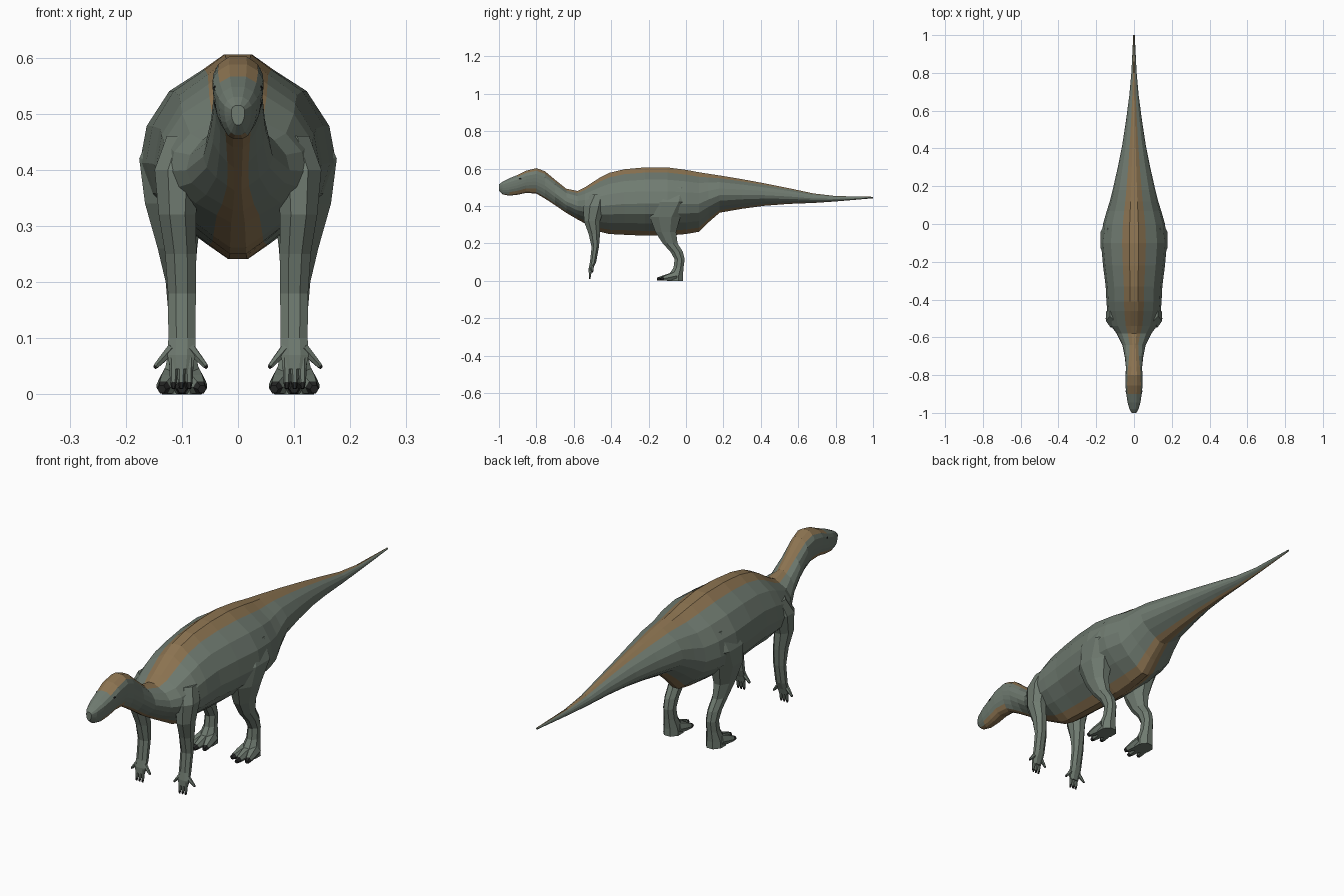
import bpy, bmesh, math
from mathutils import Vector

if "Cube" in bpy.data.objects:
    bpy.data.objects.remove(bpy.data.objects["Cube"])


def material(name, rgb):
    m = bpy.data.materials.new(name)
    m.diffuse_color = (*rgb, 1)
    m.use_nodes = True
    m.node_tree.nodes["Principled BSDF"].inputs["Base Color"].default_value = m.diffuse_color
    return m


SKIN = material("grey green skin", (0.16, 0.197, 0.163))
TAN = material("tan stripe", (0.265, 0.175, 0.083))
DARK = material("dark claw", (0.02, 0.021, 0.02))
MATS = [SKIN, TAN, DARK]


def finish(name, bm, mirror=False):
    bmesh.ops.recalc_face_normals(bm, faces=bm.faces)
    me = bpy.data.meshes.new(name)
    bm.to_mesh(me)
    bm.free()
    for m in MATS:
        me.materials.append(m)
    ob = bpy.data.objects.new(name, me)
    bpy.context.collection.objects.link(ob)
    if mirror:
        ob.modifiers.new("mirror", 'MIRROR').use_mirror_merge = False
    return ob


def skin_rings(bm, rings, rule=lambda i, j: 0):
    """Bridge rings of points; rule(ring, side) gives the colour slot."""
    vs = [[bm.verts.new(p) for p in r] for r in rings]
    n = len(vs[0])
    for i in range(len(vs) - 1):
        for j in range(n):
            k = (j + 1) % n
            f = bm.faces.new((vs[i][j], vs[i][k], vs[i + 1][k], vs[i + 1][j]))
            f.material_index = rule(i, j)
    for i, r in ((0, vs[0]), (len(vs) - 2, vs[-1])):
        bm.faces.new(r).material_index = rule(i, 3)


def limb(bm, sections, n=8):
    """Stack of level ovals: x, y, z, x radius, y radius."""
    rings = [[(x + rx * math.cos(a), y + ry * math.sin(a), z)
              for a in (math.tau * (j + 0.5) / n for j in range(n))]
             for x, y, z, rx, ry in sections]
    skin_rings(bm, rings)


def digit(bm, a, b, r0, r1, claw=0.8, n=6):
    """Tapered finger or toe whose last part is a dark claw."""
    a, b = Vector(a), Vector(b)
    q = (b - a).to_track_quat('Z', 'Y')
    rings = []
    for t, r in ((0, r0), (0.5, (r0 + r1) / 2), (claw, r1), (1, r1 * 0.6)):
        ring = [a.lerp(b, t) + q @ Vector((r * math.cos(math.tau * j / n),
                                          r * math.sin(math.tau * j / n), 0))
                for j in range(n)]
        rings.append([(p.x, p.y, max(p.z, 0)) for p in ring])
    skin_rings(bm, rings, lambda i, j: 2 if i == 2 else 0)


# Body, head and tail: y, half width, bottom, top
stations = [
    (-1.0, .012, .480, .515), (-.98, .024, .462, .530), (-.945, .034, .455, .548),
    (-.90, .041, .460, .566), (-.855, .045, .470, .588), (-.80, .044, .466, .602),
    (-.755, .044, .440, .586), (-.70, .050, .404, .540), (-.64, .062, .363, .492),
    (-.58, .092, .328, .480), (-.54, .122, .306, .500), (-.46, .142, .262, .552),
    (-.41, .146, .250, .577), (-.33, .150, .246, .596), (-.22, .164, .241, .606),
    (-.10, .175, .241, .606), (0, .164, .250, .593), (.07, .144, .262, .580),
    (.12, .128, .312, .572), (.18, .113, .364, .563), (.30, .086, .385, .543),
    (.42, .062, .401, .521), (.55, .042, .411, .495), (.68, .025, .416, .467),
    (.80, .014, .424, .453), (1.0, .004, .441, .449),
]
trunk = [(.14, 1), (.36, .925), (.70, .82), (.93, .65), (1, .47),
         (.90, .32), (.62, .18), (.31, .07), (.10, 0)]
skull = [(.35, 1), (.80, .90), (1, .77), (1, .62), (.97, .48),
         (.90, .34), (.75, .20), (.52, .06), (.22, 0)]
rings = []
for y, w, lo, hi in stations:
    t = min(max((y + .78) / .12, 0), 1)          # skull blends into trunk
    half = [(a[0] * (1 - t) + b[0] * t, a[1] * (1 - t) + b[1] * t)
            for a, b in zip(skull, trunk)]
    pts = half + [(-fx, fz) for fx, fz in reversed(half)]
    rings.append([(fx * w, y, lo + fz * (hi - lo)) for fx, fz in pts])


def body_colour(i, j):
    y = stations[i][0]
    s = min(j, 16 - j) if j < 17 else -1         # -1 back ... 8 belly
    if s <= 0 and y > -.91:
        return 1
    if s >= 7 and y > -.99:
        return 1
    if s >= 6 and -.96 < y < -.82:               # jaw
        return 1
    return 0


bm = bmesh.new()
skin_rings(bm, rings, body_colour)
finish("body", bm)

# Eyes and nostrils
for name, loc, scale in (("eyes", (.040, -.885, .545), (.005, .009, .006)),
                         ("nostrils", (.021, -.972, .514), (.004, .008, .004))):
    bm = bmesh.new()
    bmesh.ops.create_icosphere(bm, subdivisions=1, radius=1)
    for v in bm.verts:
        v.co = Vector(loc) + v.co * Vector(scale)
    for f in bm.faces:
        f.material_index = 2
    finish(name, bm, True)

# Front legs with hands
bm = bmesh.new()
limb(bm, [(.09, -.47, .46, .040, .045), (.108, -.49, .40, .044, .062),
          (.108, -.503, .32, .036, .047), (.102, -.490, .25, .030, .033),
          (.100, -.485, .18, .027, .021), (.100, -.497, .10, .026, .018),
          (.101, -.507, .07, .027, .014), (.101, -.511, .045, .021, .010)])
finish("front_legs", bm, True)
bm = bmesh.new()
for x in (.087, .101, .115):
    digit(bm, (x, -.510, .065), (x, -.515, .010), .008, .006)
digit(bm, (.116, -.505, .083), (.149, -.500, .047), .010, .005, .9)
digit(bm, (.086, -.505, .083), (.055, -.508, .047), .010, .005, .9)
finish("fingers", bm, True)

# Hind legs with feet
bm = bmesh.new()
limb(bm, [(.095, -.06, .50, .050, .09), (.116, -.085, .42, .065, .12),
          (.114, -.112, .34, .056, .088), (.108, -.108, .26, .038, .060),
          (.103, -.085, .20, .028, .043), (.101, -.050, .155, .026, .036),
          (.100, -.034, .115, .025, .029), (.100, -.040, .07, .027, .029),
          (.100, -.055, .03, .036, .042), (.100, -.058, 0, .038, .046)])
finish("hind_legs", bm, True)
bm = bmesh.new()
for dx, tip in ((-.036, -.135), (0, -.155), (.036, -.135)):
    digit(bm, (.1 + dx * .45, -.055, .026), (.1 + dx, tip, .009), .026, .013, .82)
finish("toes", bm, True)
